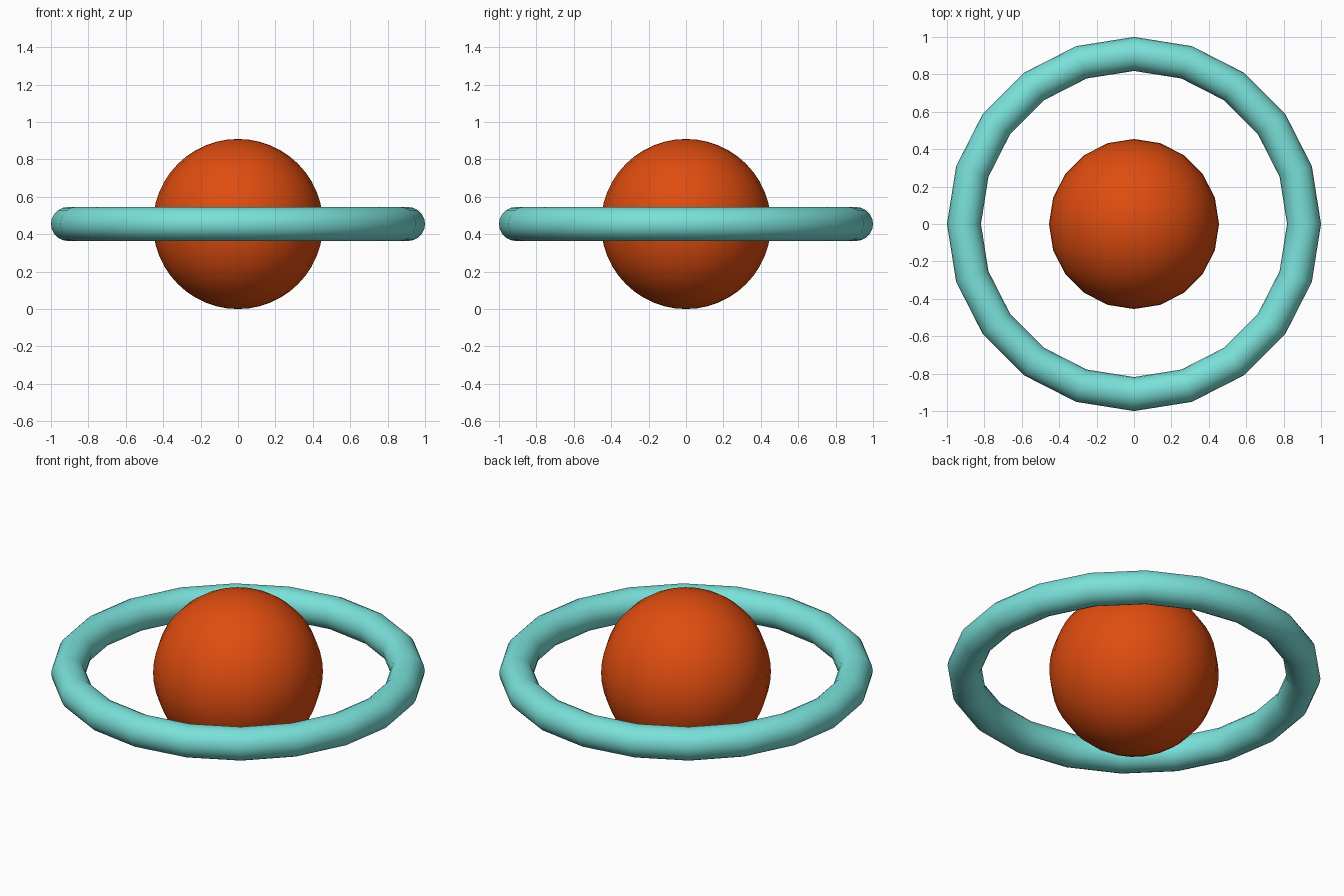
import bpy
import math

if "Cube" in bpy.data.objects:
    bpy.data.objects.remove(bpy.data.objects["Cube"])

SCALE = 1 / 1.1          # overall width becomes 2 units
RADIUS = 0.5 * SCALE     # ball radius, also the centre height


def material(name, rgb):
    mat = bpy.data.materials.new(name)
    mat.diffuse_color = (*rgb, 1.0)
    mat.use_nodes = True
    mat.node_tree.nodes["Principled BSDF"].inputs["Base Color"].default_value = mat.diffuse_color
    return mat


def finish(name, mat):
    obj = bpy.context.object
    obj.name = name
    obj.data.name = name
    obj.data.materials.append(mat)
    bpy.ops.object.shade_smooth_by_angle(angle=math.radians(40))
    return obj


orange = material("orange", (0.74, 0.073, 0.005))
teal = material("teal", (0.195, 0.75, 0.70))

# Central ball, 20-sided seen from above
bpy.ops.mesh.primitive_uv_sphere_add(segments=20, ring_count=24, radius=RADIUS,
                                     location=(0, 0, RADIUS))
finish("ball", orange)

# Level ring floating around the ball's equator
bpy.ops.mesh.primitive_torus_add(major_radius=SCALE, minor_radius=0.1 * SCALE,
                                 major_segments=20, minor_segments=20,
                                 location=(0, 0, RADIUS))
finish("ring", teal)
